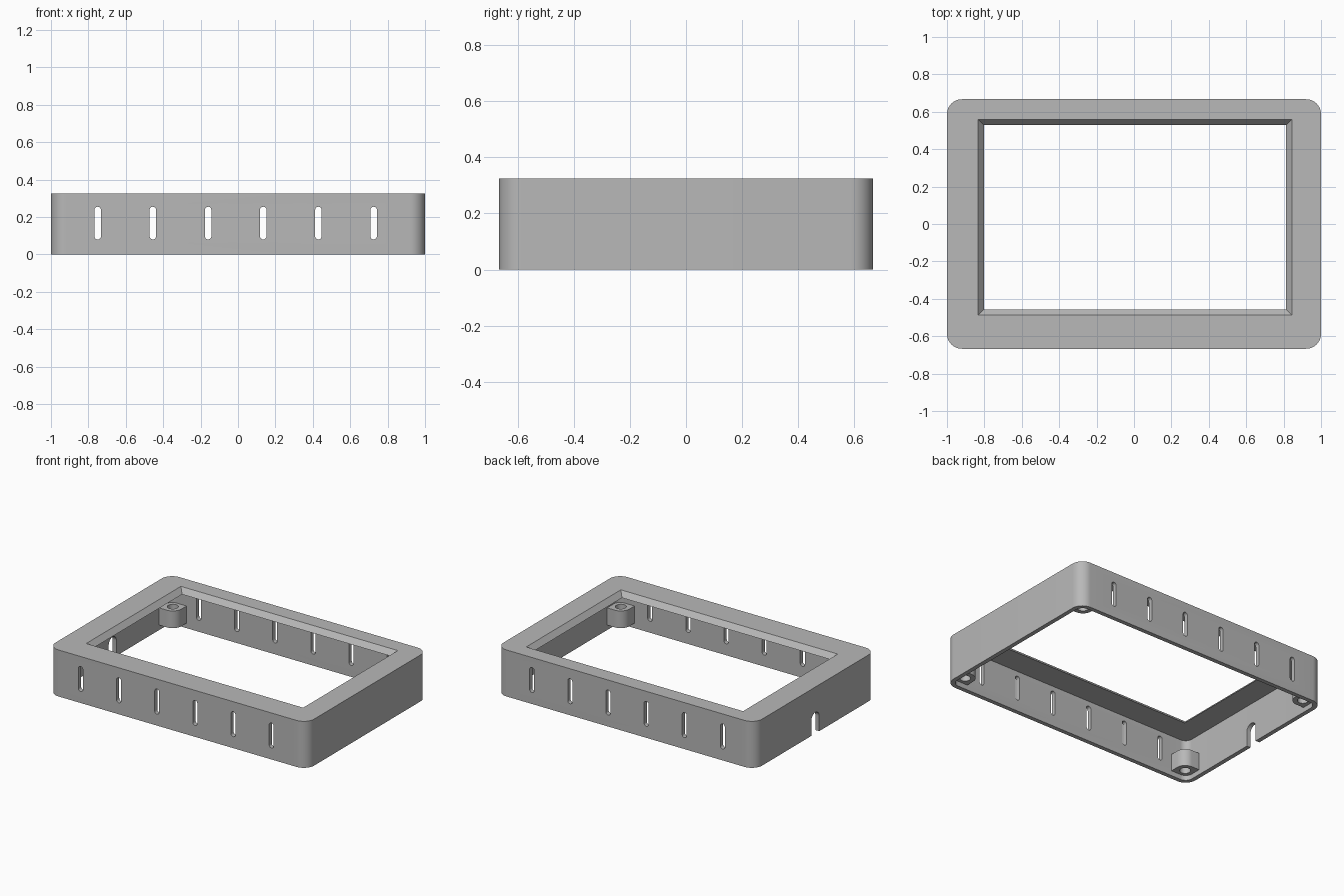
import bpy, bmesh, math
from mathutils import Matrix, Vector

cube = bpy.data.objects.get("Cube")
if cube:
    bpy.data.objects.remove(cube, do_unlink=True)

HX, HY, HEIGHT = 1.0, 0.667, 0.325
WALL, CORNER, TOP = 0.03, 0.08, 0.036

grey = bpy.data.materials.new("matte grey")
grey.use_nodes = True
colour = (0.48, 0.48, 0.48, 1)
grey.diffuse_color = colour
grey.node_tree.nodes["Principled BSDF"].inputs["Base Color"].default_value = colour


def arc(cx, cy, r, start, end, steps):
    """Points along an arc, angles in degrees."""
    angles = [math.radians(start + (end - start) * i / steps) for i in range(steps + 1)]
    return [(cx + r * math.cos(a), cy + r * math.sin(a)) for a in angles]


def rounded_rect(hx, hy, r):
    points = []
    for i, (sx, sy) in enumerate([(1, 1), (-1, 1), (-1, -1), (1, -1)]):
        points += arc(sx * (hx - r), sy * (hy - r), r, 90 * i, 90 * i + 90, 12)
    return points


def prism(name, lower, upper, z0, z1, matrix=None):
    """Solid between two outlines with the same number of points."""
    bm = bmesh.new()
    a = [bm.verts.new((x, y, z0)) for x, y in lower]
    b = [bm.verts.new((x, y, z1)) for x, y in upper]
    bm.faces.new(a[::-1])
    bm.faces.new(b)
    for i in range(len(a)):
        j = (i + 1) % len(a)
        bm.faces.new((a[i], a[j], b[j], b[i]))
    if matrix:
        bm.transform(matrix)
    bmesh.ops.recalc_face_normals(bm, faces=bm.faces)
    mesh = bpy.data.meshes.new(name)
    bm.to_mesh(mesh)
    bm.free()
    mesh.materials.append(grey)
    obj = bpy.data.objects.new(name, mesh)
    bpy.context.collection.objects.link(obj)
    return obj


def carve(obj, cutters):
    """Subtract the cutters, keep the result, and remove the cutters."""
    for cutter in cutters:
        mod = obj.modifiers.new("cut", "BOOLEAN")
        mod.operation, mod.solver, mod.object = "DIFFERENCE", "EXACT", cutter
    graph = bpy.context.evaluated_depsgraph_get()
    mesh = bpy.data.meshes.new_from_object(obj.evaluated_get(graph))
    obj.modifiers.clear()
    obj.data = mesh
    for cutter in cutters:
        bpy.data.objects.remove(cutter, do_unlink=True)
    bpy.ops.object.select_all(action="DESELECT")
    obj.select_set(True)
    bpy.context.view_layer.objects.active = obj
    bpy.ops.object.shade_smooth_by_angle(angle=math.radians(30))


def capsule(r, z0, z1):
    """Upright slot outline with round ends."""
    return arc(0, z1 - r, r, 0, 180, 10) + arc(0, z0 + r, r, 180, 360, 10)


# Case shell with hollow underside
outer = rounded_rect(HX, HY, CORNER)
shell = prism("case_shell", outer, outer, 0, HEIGHT)
inner = rounded_rect(HX - WALL, HY - WALL, CORNER - WALL)
cutters = [prism("cavity_cutter", inner, inner, -0.1, HEIGHT - TOP)]

# Off-centre screen opening with sloping edges
def opening(grow):
    cx, cy, hx, hy = 0.006, 0.036, 0.808 + grow, 0.492 + grow
    return [(cx + sx * hx, cy + sy * hy) for sx, sy in [(1, 1), (-1, 1), (-1, -1), (1, -1)]]

slope = 0.031 / TOP
extra = 0.01
cutters.append(prism("opening_cutter", opening(-slope * extra), opening(slope * (TOP + extra)),
                     HEIGHT - TOP - extra, HEIGHT + extra))

# Vent slots through front and back walls
slot = capsule(0.0175, 0.08, 0.255)
upright = Matrix.Rotation(math.radians(90), 4, "X")
for i in range(6):
    for side in (-1, 1):
        place = Matrix.Translation(Vector((-0.75 + 0.295 * i, side * HY, 0))) @ upright
        cutters.append(prism("slot_cutter", slot, slot, -0.06, 0.06, place))

# Arched cable notch in the right wall
notch = arc(0, 0.105, 0.043, 0, 180, 16) + [(-0.043, -0.1), (0.043, -0.1)]
place = Matrix.Translation(Vector((-HX, 0, 0))) @ Matrix.Rotation(math.radians(90), 4, "Z") @ upright
cutters.append(prism("notch_cutter", notch, notch, -0.06, 0.06, place))
carve(shell, cutters)

# Screw bosses in the four corners
BX, BY, R = 0.91, 0.58, 0.066
EX, EY = HX - WALL + 0.003, HY - WALL + 0.003
for x_name, sx in (("left", 1), ("right", -1)):
    for y_name, sy in (("front", -1), ("back", 1)):
        outline = arc(BX, BY, R, 180, 270, 12)
        outline += [(BX + R, BY - R), (BX + R, BY + R), (BX - R, BY + R)]
        outline = [(sx * min(x, EX), sy * min(y, EY)) for x, y in outline]
        boss = prism(f"{y_name}_{x_name}_screw_boss", outline, outline, 0.035, 0.155)
        hole = arc(sx * BX, sy * BY, 0.035, 0, 345, 23)
        carve(boss, [prism("hole_cutter", hole, hole, 0, 0.2)])
